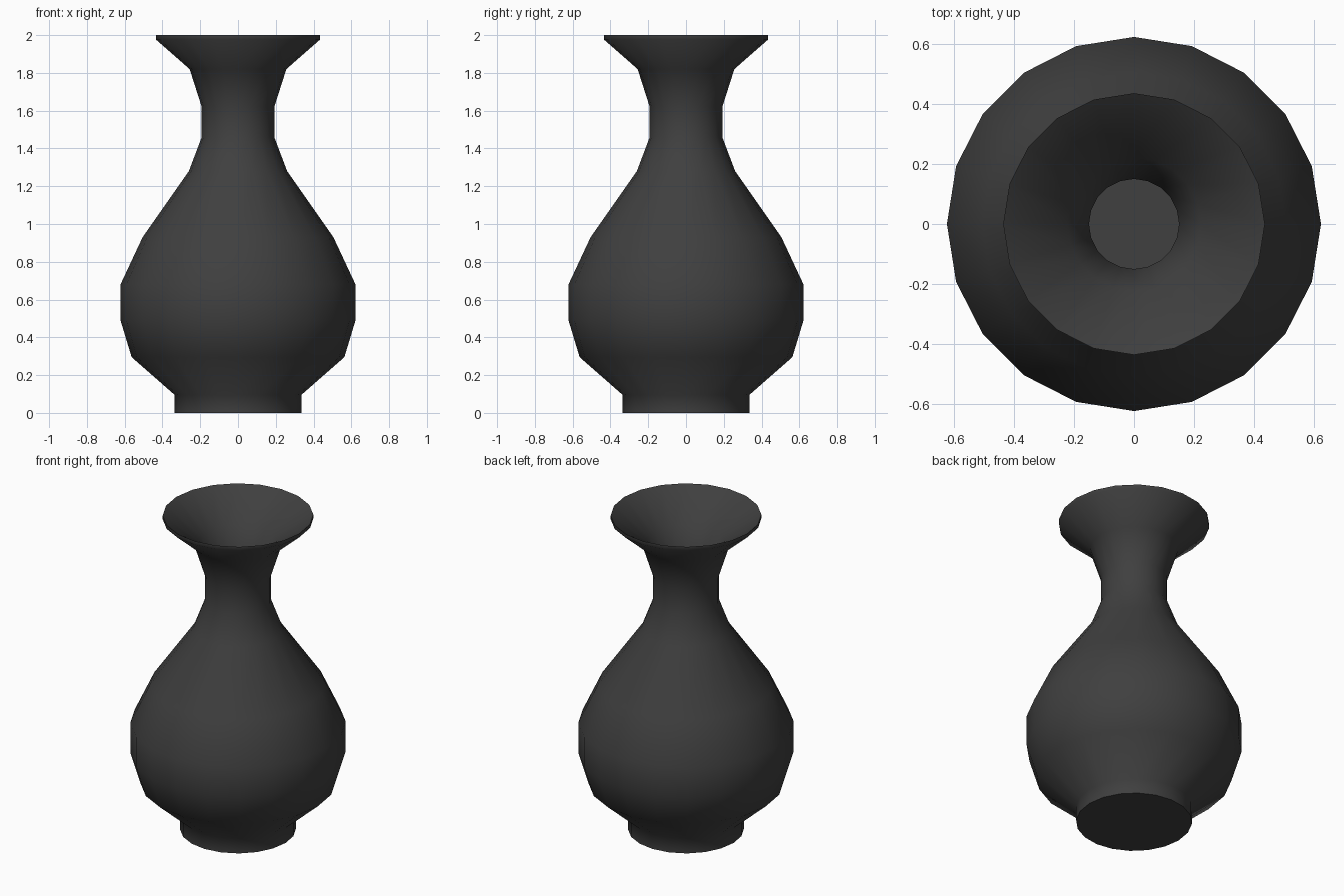
import bpy, bmesh, math

if "Cube" in bpy.data.objects:
    bpy.data.objects.remove(bpy.data.objects["Cube"])

SIDES = 20

# Outer wall from the base centre up to the lip, as (radius, height)
outer = [(0, 0), (0.335, 0), (0.335, 0.095), (0.563, 0.295), (0.622, 0.49),
         (0.622, 0.68), (0.505, 0.93), (0.26, 1.28), (0.192, 1.46),
         (0.192, 1.62), (0.256, 1.82), (0.435, 1.977), (0.435, 2.0)]
# Inner wall from the lip down to the floor centre
inner = [(0.222, 1.835), (0.15, 1.625), (0.15, 1.455), (0.222, 1.26),
         (0.468, 0.91), (0.58, 0.67), (0.58, 0.5), (0.528, 0.32),
         (0.295, 0.115), (0.295, 0.04), (0, 0.04)]

# Turn the profile around the z axis
bm = bmesh.new()
verts = [bm.verts.new((r, 0, z)) for r, z in outer + inner]
edges = [bm.edges.new(pair) for pair in zip(verts, verts[1:])]
bmesh.ops.spin(bm, geom=verts + edges, cent=(0, 0, 0), axis=(0, 0, 1),
               angle=math.tau, steps=SIDES, use_merge=False)
bmesh.ops.remove_doubles(bm, verts=bm.verts, dist=0.0005)
bmesh.ops.recalc_face_normals(bm, faces=bm.faces)
mesh = bpy.data.meshes.new("vase")
bm.to_mesh(mesh)
bm.free()

vase = bpy.data.objects.new("vase", mesh)
bpy.context.collection.objects.link(vase)

# Dark charcoal glaze
glaze = bpy.data.materials.new("charcoal_glaze")
glaze.diffuse_color = (0.05, 0.05, 0.05, 1)
glaze.use_nodes = True
glaze.node_tree.nodes["Principled BSDF"].inputs["Base Color"].default_value = glaze.diffuse_color
mesh.materials.append(glaze)

# Smooth body, crisp lip and foot edges
bpy.context.view_layer.objects.active = vase
vase.select_set(True)
bpy.ops.object.shade_smooth_by_angle(angle=math.radians(60))
